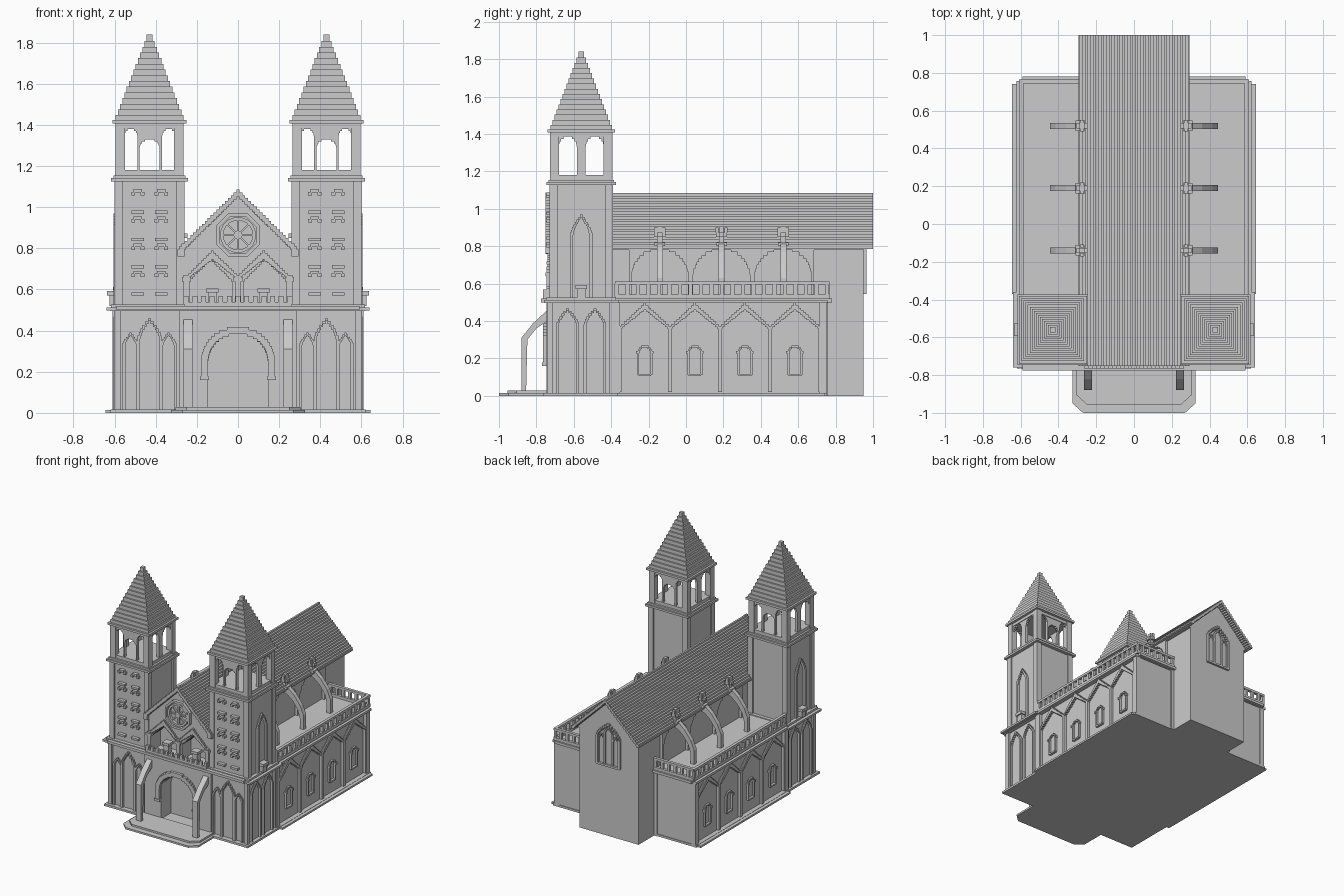
import bpy, bmesh, math

if "Cube" in bpy.data.objects:
    bpy.data.objects.remove(bpy.data.objects["Cube"])


def prism(bm, pts, axis, a, b):
    """Extrude a 2D outline along an axis from a to b."""
    def place(p, d):
        return {'x': (d, p[0], p[1]), 'y': (p[0], d, p[1]), 'z': (p[0], p[1], d)}[axis]
    lo = [bm.verts.new(place(p, a)) for p in pts]
    hi = [bm.verts.new(place(p, b)) for p in pts]
    bm.faces.new(lo)
    bm.faces.new(hi[::-1])
    for i in range(len(pts)):
        j = (i + 1) % len(pts)
        bm.faces.new((lo[i], hi[i], hi[j], lo[j]))


def box(bm, x0, x1, y0, y1, z0, z1):
    prism(bm, [(x0, y0), (x1, y0), (x1, y1), (x0, y1)], 'z', z0, z1)


def cbox(bm, x, y, hx, hy, z0, z1):
    box(bm, x - hx, x + hx, y - hy, y + hy, z0, z1)


SHAPES = {'gable': lambda t: 1 - t, 'round': lambda t: math.sqrt(1 - t * t),
          'lancet': lambda t: 1 - t ** 1.5}


def stair(c, h, z0, zs, zt, n, kind):
    """Block-stepped arch outline: open at the bottom, left to right."""
    half = [(h, z0), (h, zs)]
    for i in range(n):
        w = h * SHAPES[kind]((i + .5) / n)
        half += [(w, zs + (zt - zs) * i / n), (w, zs + (zt - zs) * (i + 1) / n)]
    return [(c - u, z) for u, z in half] + [(c + u, z) for u, z in half[::-1]]


def rect(l, r, z0, z1):
    return [(l, z0), (l, z1), (r, z1), (r, z0)]


def band(bm, outer, inner, axis, a, b):
    prism(bm, outer + inner[::-1], axis, a, b)


def moulding(bm, c, h, z0, zs, zt, n, kind, t, axis, a, b, rise=None):
    band(bm, stair(c, h, z0, zs, zt, n, kind),
         stair(c, h - t, z0, zs, zt - (rise or t), n, kind), axis, a, b)


def part(name, build, mirror=False):
    bm = bmesh.new()
    build(bm)
    bmesh.ops.recalc_face_normals(bm, faces=bm.faces)
    me = bpy.data.meshes.new(name)
    bm.to_mesh(me)
    bm.free()
    ob = bpy.data.objects.new(name, me)
    bpy.context.collection.objects.link(ob)
    if mirror:
        m = ob.modifiers.new("mirror", 'MIRROR')
        m.use_mirror_merge = False


TX, TY = .43, -.56   # tower centre


# Ground plinth and entrance steps
def plinth(bm):
    box(bm, -.645, .645, -.37, .74, 0, .014)
    box(bm, -.62, .62, -.765, .755, 0, .016)
    for e, y0, z in ((0, -1, .014), (-.02, -.955, .028)):
        x = .325 + e
        prism(bm, [(-x, -.74), (-x, y0 + .05), (-x + .055, y0), (x - .055, y0),
                   (x, y0 + .05), (x, -.74)], 'z', 0, z)
part("plinth", plinth)


# Nave body with rear gable
def nave(bm):
    box(bm, -.255, .255, -.62, .95, 0, .8)
    prism(bm, stair(0, .272, .78, .79, 1.06, 21, 'gable'), 'y', -.62, .95)
part("nave", nave)

part("nave_roof", lambda bm: moulding(bm, 0, .295, .785, .795, 1.083, 21, 'gable', .028, 'y', -.745, 1))


# Rear triple lancet window
def rear_window(bm):
    moulding(bm, 0, .105, .55, .77, .88, 7, 'lancet', .016, 'y', .94, .966)
    box(bm, -.1, .1, .94, .966, .545, .56)
    moulding(bm, 0, .04, .55, .8, .85, 5, 'lancet', .012, 'y', .94, .96)
    for c in (-.062, .062):
        moulding(bm, c, .03, .55, .74, .79, 4, 'lancet', .01, 'y', .94, .96)
part("rear_window", rear_window)


# Side aisle blocks
def aisle(bm):
    box(bm, .24, .585, -.4, .75, 0, .505)
    for y in (-.372, .735):
        cbox(bm, .59, y, .02, .02, 0, .5)
    box(bm, .255, .28, .74, .76, 0, .5)
part("aisle", aisle, True)


# Aisle bays: pilasters, peaked mouldings, small arched windows
def bays(bm):
    for i in range(4):
        y = -.22 + .2675 * i
        moulding(bm, y, .145, .02, .36, .495, 11, 'gable', .02, 'x', .58, .606, .035)
        moulding(bm, y, .04, .11, .225, .268, 4, 'round', .01, 'x', .58, .6)
        for s in (-1, 1):
            cbox(bm, .594, y + s * .04, .012, .007, .225, .24)
        cbox(bm, .59, y, .012, .034, .105, .117)
part("aisle_bays", bays, True)


# Cornice and terrace floor
def cornice(bm):
    box(bm, -.622, .622, -.76, .757, .495, .512)
    box(bm, -.59, .59, -.775, .78, .5, .52)
    for s in (-1, 1):
        cbox(bm, s * .44, TY, .2, .2, .497, .512)
        cbox(bm, s * .43, TY, .187, .187, .512, .526)
part("cornice", cornice)


# Terrace balustrades, side and rear
def balustrade(bm):
    for z0, z1 in ((.518, .542), (.594, .612)):
        box(bm, .585, .608, -.38, .765, z0, z1)
        box(bm, .25, .6, .745, .768, z0, z1)
    for i in range(21):
        cbox(bm, .597, -.37 + .0562 * i, .009, .011, .53, .6)
    for i in range(6):
        cbox(bm, .27 + .0562 * i, .757, .011, .009, .53, .6)
part("balustrade", balustrade, True)


# Clerestory arches and flying buttresses with pinnacles
def buttresses(bm):
    for y in (-.14, .19, .52):
        band(bm, rect(y - .165, y + .165, .51, .8),
             stair(y, .152, .51, .63, .785, 9, 'round'), 'x', .25, .275)
        prism(bm, [(.445, .51), (.445, .63), (.415, .7), (.36, .77), (.3, .82), (.25, .82),
                   (.25, .77), (.3, .76), (.35, .72), (.395, .66), (.413, .6), (.413, .51)],
              'y', y - .016, y + .016)
        cbox(bm, .275, y, .034, .028, .8, .82)
        cbox(bm, .275, y, .014, .014, .8, .905)
        cbox(bm, .275, y, .03, .014, .85, .872)
        cbox(bm, .275, y, .014, .03, .85, .872)
        for s in (-1, 1):
            cbox(bm, .275, y + s * .023, .01, .008, .872, .9)
part("flying_buttresses", buttresses, True)


# Entrance wall with arched portal
def portal(bm):
    band(bm, rect(-.265, .265, 0, .5), stair(0, .145, 0, .24, .385, 11, 'round'), 'y', -.745, -.61)
    moulding(bm, 0, .18, .17, .25, .418, 11, 'round', .034, 'y', -.765, -.74)
    for s in (-1, 1):
        cbox(bm, s * .162, -.755, .022, .016, .16, .178)
part("portal", portal)


def portal_buttress(bm):
    prism(bm, [(-.88, .02), (-.88, .31), (-.82, .385), (-.74, .46), (-.74, .4), (-.8, .36),
               (-.848, .3), (-.855, .02)], 'x', .222, .266)
part("portal_buttress", portal_buttress, True)


# Front gable with twin-arch loggia
def front_gable(bm):
    prism(bm, stair(0, .27, .78, .79, 1.055, 20, 'gable'), 'y', -.725, -.61)
    for c in (-.1325, .1325):
        band(bm, rect(c - .1325, c + .1325, .51, .79),
             stair(c, .105, .51, .64, .745, 9, 'gable'), 'y', -.725, -.61)
        moulding(bm, c * .94, .135, .64, .655, .79, 11, 'gable', .02, 'y', -.74, -.715, .045)
        cbox(bm, c * .94, -.69, .02, .02, .51, .6)
        cbox(bm, c * .94, -.69, .03, .03, .585, .605)
    for c in (-.25, 0, .25):
        cbox(bm, c, -.73, .015, .015, .51, .67)
        cbox(bm, c, -.73, .022, .02, .64, .66)
part("front_gable", front_gable)

part("gable_coping", lambda bm: moulding(
    bm, 0, .295, .76, .795, 1.086, 21, 'gable', .035, 'y', -.752, -.72))


# Rose window: rings, spokes and hub
def rose(bm):
    def ring(r0, r1, n, y):
        for i in range(n):
            a, b = [(i + k + .5) * math.tau / n for k in (0, 1)]
            prism(bm, [(r * math.cos(t), .865 + r * math.sin(t))
                       for r, t in ((r0, a), (r1, a), (r1, b), (r0, b))], 'y', y, -.72)
    ring(.098, .116, 8, -.75)
    ring(.072, .088, 16, -.745)
    ring(.001, .022, 8, -.745)
    for i in range(8):
        a = i * math.tau / 8
        c, s = math.cos(a), math.sin(a)
        prism(bm, [(r * c - w * s, .865 + r * s + w * c) for r, w in
                   ((.02, -.005), (.075, -.005), (.075, .005), (.02, .005))], 'y', -.738, -.72)
part("rose_window", rose)


def front_rail(bm):
    box(bm, -.262, .262, -.765, -.745, .515, .538)
    for i in range(13):
        cbox(bm, -.252 + .042 * i, -.755, .012, .009, .53, .568)
part("front_rail", front_rail)


# Tower base with lancet panels
def tower_base(bm):
    cbox(bm, TX, TY, .16, .168, 0, .5)
    for sx in (-1, 1):
        for sy in (-1, 1):
            cbox(bm, TX + sx * .158, TY + sy * .168, .016, .016, 0, .5)
    for dx, h, zs, zt in ((0, .06, .36, .46), (-.092, .04, .33, .39), (.092, .04, .33, .39)):
        moulding(bm, TX + dx, h, .015, zs, zt, 6, 'lancet', .014, 'y', -.745, -.72)
    for dy in (-.073, .073):
        moulding(bm, TY + dy, .06, .015, .38, .468, 6, 'lancet', .014, 'x', .58, .606)
part("tower_base", tower_base, True)


# Tower shaft with corner strips, window hoods and side lancet
def tower_shaft(bm):
    cbox(bm, TX, TY, .16, .16, .5, 1.14)
    for sx in (-1, 1):
        for sy in (-1, 1):
            cbox(bm, TX + sx * .149, TY + sy * .149, .021, .021, .5, 1.14)
    for x in (.373, .487):
        for i in range(4):
            z = .57 + .1325 * i
            cbox(bm, x, -.73, .03, .016, z, z + .016)
            cbox(bm, x, -.73, .02, .016, z + .105, z + .12)
            for s in (-1, 1):
                cbox(bm, x + s * .023, -.73, .009, .016, z + .09, z + .107)
    moulding(bm, TY, .06, .52, .86, .97, 8, 'lancet', .017, 'x', .58, .606)
    cbox(bm, .605, TY, .02, .022, .52, .57)
    cbox(bm, .61, TY, .026, .032, .57, .592)
part("tower_shaft", tower_shaft, True)


# Open belfry: corner posts and arcaded sides
def belfry(bm):
    cbox(bm, TX, TY, .187, .187, 1.126, 1.142)
    cbox(bm, TX, TY, .175, .175, 1.142, 1.155)
    cbox(bm, TX, TY, .16, .16, 1.15, 1.18)
    cbox(bm, TX, TY, .16, .16, 1.385, 1.41)
    cbox(bm, TX, TY, .18, .18, 1.408, 1.425)
    for s in (-1, 1):
        for t in (-1, 1):
            cbox(bm, TX + s * .143, TY + t * .143, .023, .023, 1.15, 1.41)
        a, b = sorted((TY + s * .135, TY + s * .155))
        for dx, h, hw in ((-.0925, .0375, .033), (0, .055, .048), (.0925, .0375, .033)):
            top = 1.33 if dx == 0 else 1.38
            band(bm, rect(TX + dx - h, TX + dx + h, 1.17, 1.39),
                 stair(TX + dx, hw, 1.17, top - .04, top, 4, 'round'), 'y', a, b)
        a, b = sorted((TX + s * .135, TX + s * .155))
        for dy in (-.0725, .0725):
            band(bm, rect(TY + dy - .0725, TY + dy + .0725, 1.17, 1.4),
                 stair(TY + dy, .05, 1.17, 1.32, 1.385, 5, 'round'), 'x', a, b)
part("belfry", belfry, True)


# Stepped pyramid spire
def spire(bm):
    for i in range(14):
        h = .165 - .0108 * i
        cbox(bm, TX, TY, h, h, 1.42 + .0277 * i, 1.42 + .0277 * (i + 1))
    cbox(bm, TX, TY, .014, .014, 1.8, 1.84)
part("spire", spire, True)
